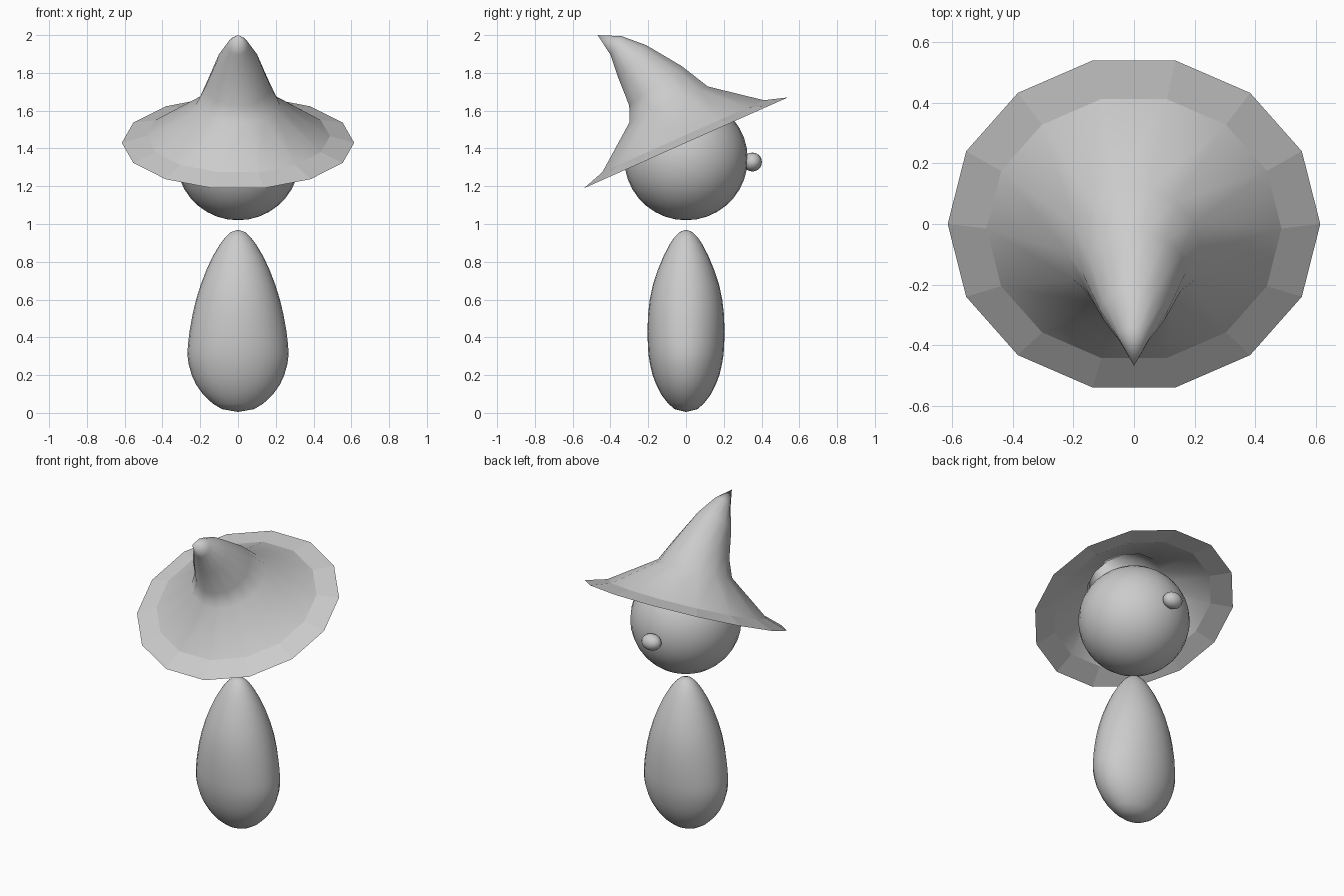
import bpy, bmesh, math

if "Cube" in bpy.data.objects:
    bpy.data.objects.remove(bpy.data.objects["Cube"])


def loft(name, rings, sides, start=None, end=None, flat_bands=()):
    """Skin rings (y, z, rx, ry, tilt in degrees); optional pole points (y, z)."""
    bm = bmesh.new()
    loops = []
    for y, z, rx, ry, tilt in rings:
        t = math.radians(tilt)
        loop = []
        for i in range(sides):
            a = 2 * math.pi * i / sides
            v = ry * math.sin(a)
            loop.append(bm.verts.new((rx * math.cos(a), y + v * math.cos(t), z + v * math.sin(t))))
        loops.append(loop)
    for k in range(len(loops) - 1):
        for i in range(sides):
            j = (i + 1) % sides
            f = bm.faces.new((loops[k][i], loops[k][j], loops[k + 1][j], loops[k + 1][i]))
            f.smooth = k not in flat_bands
    for pole, loop, flip in ((start, loops[0], True), (end, loops[-1], False)):
        if pole:
            p = bm.verts.new((0, *pole))
            for i in range(sides):
                tri = (loop[i], loop[(i + 1) % sides], p)
                bm.faces.new(tri[::-1] if flip else tri).smooth = True
    mesh = bpy.data.meshes.new(name)
    bm.to_mesh(mesh)
    bm.free()
    obj = bpy.data.objects.new(name, mesh)
    bpy.context.collection.objects.link(obj)
    return obj


def ball(name, loc, scale, segments, rings):
    bpy.ops.mesh.primitive_uv_sphere_add(segments=segments, ring_count=rings, radius=1, location=loc)
    obj = bpy.context.object
    obj.name = name
    obj.scale = scale
    bpy.ops.object.shade_smooth()
    return obj


# Egg-shaped body, wider than deep: (z, half width, half depth)
profile = [(0.02, 0.085, 0.06), (0.05, 0.135, 0.095), (0.10, 0.187, 0.133),
           (0.15, 0.222, 0.158), (0.20, 0.245, 0.177), (0.26, 0.262, 0.191),
           (0.31, 0.268, 0.199), (0.36, 0.265, 0.202), (0.43, 0.257, 0.204),
           (0.52, 0.241, 0.201), (0.60, 0.222, 0.192), (0.68, 0.197, 0.175),
           (0.76, 0.166, 0.148), (0.83, 0.133, 0.119), (0.89, 0.097, 0.088),
           (0.93, 0.067, 0.062), (0.957, 0.038, 0.035)]
loft("body", [(0, z, rx, ry, 0) for z, rx, ry in profile], 28, (0, 0.005), (0, 0.97))

# Head and nose
ball("head", (0, 0, 1.345), (0.327, 0.327, 0.325), 28, 18)
ball("nose", (0, 0.352, 1.328), (0.063, 0.05, 0.05), 16, 10)

# Tilted hat: open brim with a faceted rim band, then a crown bending back to a tip
hat = [(0, 1.43, 0.615, 0.606, 24),
       (-0.015, 1.465, 0.487, 0.48, 24),
       (-0.092, 1.633, 0.222, 0.234, 24.6),
       (-0.162, 1.732, 0.17, 0.178, 37),
       (-0.285, 1.86, 0.112, 0.117, 50),
       (-0.37, 1.945, 0.055, 0.059, 59)]
loft("hat", hat, 14, end=(-0.468, 2.0), flat_bands=(0,))
